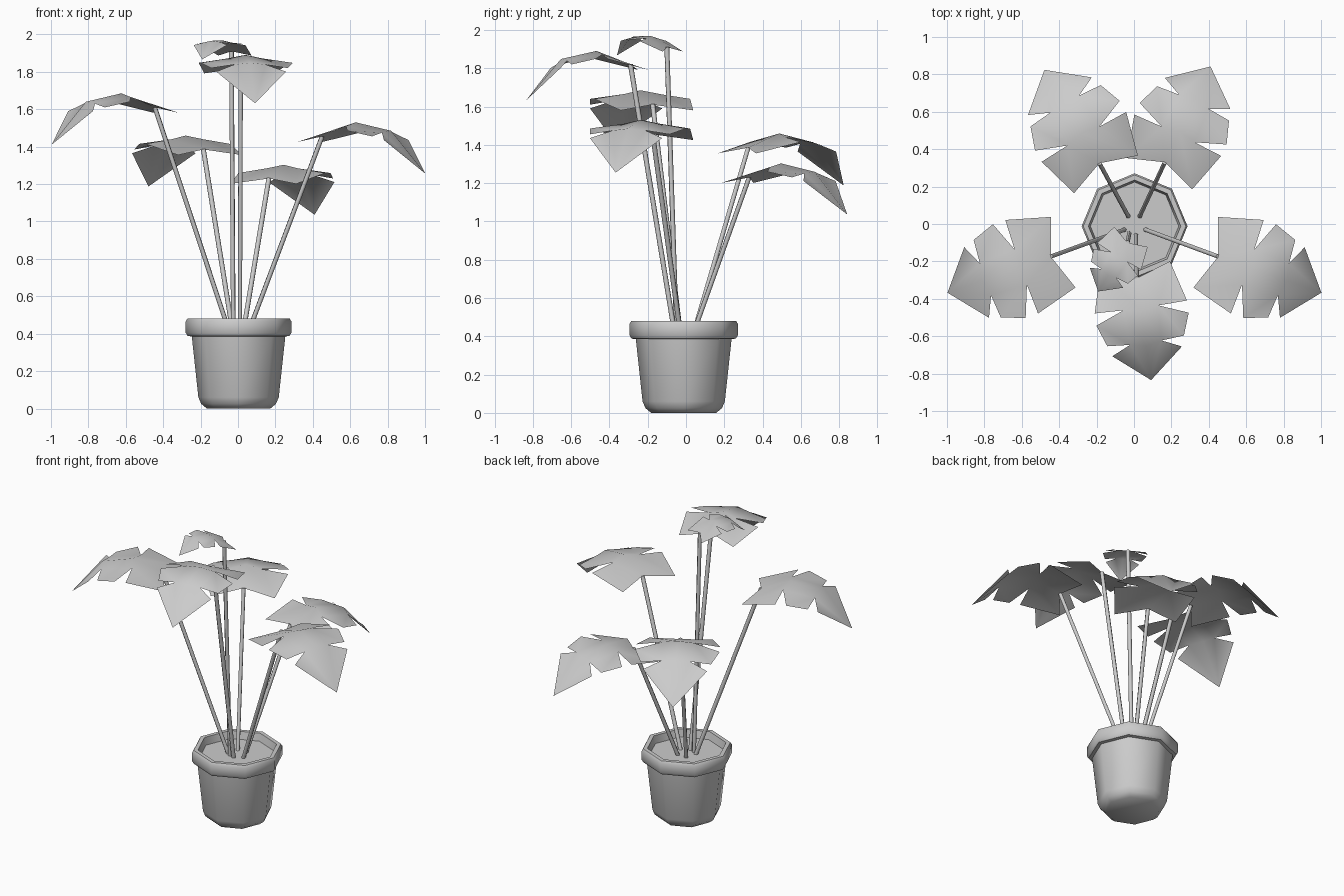
import bpy, bmesh, math
from mathutils import Vector, Matrix

cube = bpy.data.objects.get("Cube")
if cube:
    bpy.data.objects.remove(cube, do_unlink=True)

grey = bpy.data.materials.new("plain grey")
grey.use_nodes = True
COLOUR = (0.6, 0.6, 0.6, 1)
grey.diffuse_color = COLOUR
grey.node_tree.nodes["Principled BSDF"].inputs["Base Color"].default_value = COLOUR


def finish(name, bm, angle, recalc=True):
    """Turn a bmesh into a named, smooth-shaded object."""
    if recalc:
        bmesh.ops.recalc_face_normals(bm, faces=bm.faces)
    mesh = bpy.data.meshes.new(name)
    bm.to_mesh(mesh)
    bm.free()
    mesh.materials.append(grey)
    obj = bpy.data.objects.new(name, mesh)
    bpy.context.collection.objects.link(obj)
    bpy.ops.object.select_all(action='DESELECT')
    obj.select_set(True)
    bpy.context.view_layer.objects.active = obj
    bpy.ops.object.shade_smooth_by_angle(angle=math.radians(angle))
    return obj


def lathe(name, profile, sides, centre):
    """Spin a radius/height profile into a capped shape."""
    bm = bmesh.new()
    rings = []
    for r, z in profile:
        rings.append([bm.verts.new((centre[0] + r * math.cos(math.tau * i / sides),
                                    centre[1] + r * math.sin(math.tau * i / sides), z))
                      for i in range(sides)])
    for low, high in zip(rings, rings[1:]):
        for i in range(sides):
            j = (i + 1) % sides
            bm.faces.new((low[i], low[j], high[j], high[i]))
    bm.faces.new(rings[0][::-1])
    bm.faces.new(rings[-1])
    return finish(name, bm, 47)


def stem(name, start, end, radius=0.013):
    """Straight six-sided stalk between two points."""
    start, end = Vector(start), Vector(end)
    axis = end - start
    bm = bmesh.new()
    turn = axis.to_track_quat('Z', 'Y').to_matrix().to_4x4()
    bmesh.ops.create_cone(bm, cap_ends=True, segments=6, radius1=radius, radius2=radius,
                          depth=axis.length,
                          matrix=Matrix.Translation((start + end) / 2) @ turn)
    return finish(name, bm, 65)


# Half a leaf: midrib, notches and lobe corners as (along, across, height)
LEAF = {
    "m0": (0, 0, 0), "m1": (0.19, 0, 0.075), "m2": (0.39, 0, 0.03), "tip": (0.585, 0, -0.2),
    "a": (-0.07, 0.2, -0.03), "b": (0.165, 0.265, 0.03), "n1": (0.17, 0.1, 0.055),
    "c": (0.235, 0.265, 0.03), "d": (0.36, 0.22, 0), "n2": (0.37, 0.09, 0.02),
    "e": (0.42, 0.2, -0.02),
}
PATCHES = ["m0 m1 n1 a", "a n1 b", "m1 m2 n2 n1", "n1 n2 d c", "m2 tip n2", "n2 tip e"]


def leaf(name, base, heading, scale, tilt):
    """Notched, drooping leaf whose second half mirrors the first."""
    bm = bmesh.new()
    for side in (1, -1):
        verts = {k: bm.verts.new((u, v * side, z + tilt * u)) for k, (u, v, z) in LEAF.items()}
        for patch in PATCHES:
            corners = [verts[k] for k in patch.split()]
            bm.faces.new(corners if side > 0 else corners[::-1])
    bmesh.ops.remove_doubles(bm, verts=bm.verts, dist=0.001)
    bm.transform(Matrix.Translation(base) @ Matrix.Rotation(math.radians(heading), 4, 'Z')
                 @ Matrix.Scale(scale, 4))
    return finish(name, bm, 60, recalc=False)


# Octagonal pot with a thick rim, and the soil disc inside it
POT_CENTRE = (0.003, -0.012)
lathe("pot", [(0.17, 0), (0.2, 0.025), (0.215, 0.06), (0.25, 0.385), (0.272, 0.388), (0.283, 0.405),
              (0.283, 0.465), (0.274, 0.48), (0.247, 0.48), (0.235, 0.42)], 8, POT_CENTRE)
lathe("soil", [(0.23, 0.41), (0.236, 0.43)], 8, POT_CENTRE)

# Plants: name, stem foot, leaf base, heading, scale, tilt
PLANTS = [
    ("right", (-0.05, -0.03), (-0.445, -0.174, 1.61), 199.3, 1, 0),
    ("left", (0.06, -0.03), (0.45, -0.174, 1.455), -19.3, 1, 0),
    ("back_left", (0.03, 0.04), (0.165, 0.33, 1.23), 64.5, 0.97, 0),
    ("back_right", (-0.03, 0.04), (-0.185, 0.325, 1.385), 120.5, 0.99, 0),
    ("front", (0.01, -0.06), (0.015, -0.29, 1.82), -82, 0.94, 0),
    ("small_front", (-0.025, -0.05), (-0.035, -0.1, 1.91), -121, 0.52, 0.2),
]
for name, foot, base, heading, scale, tilt in PLANTS:
    stem(name + "_stem", (*foot, 0.42), base)
    leaf(name + "_leaf", base, heading, scale, tilt)
